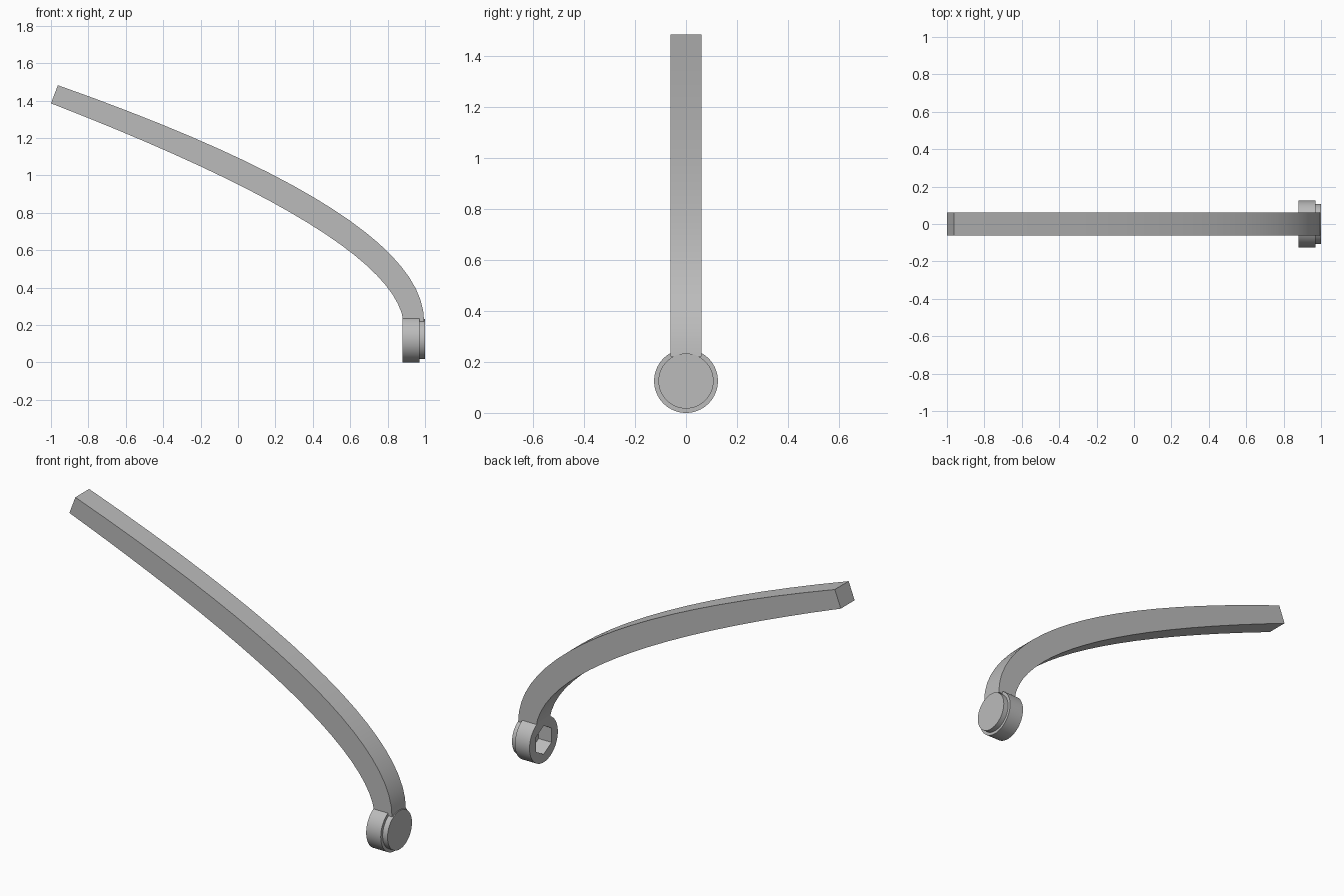
import bpy, bmesh, math
from mathutils import Vector, Matrix

cube = bpy.data.objects.get("Cube")
if cube:
    bpy.data.objects.remove(cube, do_unlink=True)

grey = bpy.data.materials.new("plain grey")
grey.use_nodes = True
colour = (0.5, 0.5, 0.5, 1)
grey.diffuse_color = colour
grey.node_tree.nodes["Principled BSDF"].inputs["Base Color"].default_value = colour

HUB_Z = 0.125


def add_object(name, bm):
    bmesh.ops.recalc_face_normals(bm, faces=bm.faces)
    mesh = bpy.data.meshes.new(name)
    bm.to_mesh(mesh)
    bm.free()
    mesh.materials.append(grey)
    obj = bpy.data.objects.new(name, mesh)
    bpy.context.collection.objects.link(obj)
    return obj


def smooth(obj):
    bpy.ops.object.select_all(action='DESELECT')
    obj.select_set(True)
    bpy.context.view_layer.objects.active = obj
    bpy.ops.object.shade_smooth_by_angle(angle=math.radians(30))


def disc(name, radius, x0, x1, sides):
    """Prism or cylinder lying along x; its first corner points along y."""
    bm = bmesh.new()
    bmesh.ops.create_cone(bm, cap_ends=True, segments=sides, radius1=radius,
                          radius2=radius, depth=x1 - x0)
    turn = Matrix.Rotation(math.pi / 2, 4, 'Y')
    place = Matrix.Translation(((x0 + x1) / 2, 0, HUB_Z))
    bmesh.ops.transform(bm, matrix=place @ turn, verts=bm.verts)
    return add_object(name, bm)


def bend(points, t):
    a, b, c = (Vector(p) for p in points)
    return a * (1 - t) ** 2 + b * 2 * t * (1 - t) + c * t * t


# Curved arm: two bent edges swept to a square section
outer = ((0.995, 0.22), (0.995, 0.79), (-0.963, 1.482))
inner = ((0.885, 0.22), (0.82, 0.68), (-1.0, 1.385))
steps = 20
bm = bmesh.new()
rings = []
for i in range(steps + 1):
    t = i / steps
    o, n = bend(outer, t), bend(inner, t)
    corners = [(o, -1), (o, 1), (n, 1), (n, -1)]
    rings.append([bm.verts.new((p.x, side * 0.061, p.y)) for p, side in corners])
for a, b in zip(rings, rings[1:]):
    for k in range(4):
        m = (k + 1) % 4
        bm.faces.new((a[k], a[m], b[m], b[k]))
bm.faces.new(rings[0])
bm.faces.new(rings[-1])
smooth(add_object("curved_arm", bm))

# Round hub with a hexagonal socket on its inner side
hub = disc("hub", 0.125, 0.88, 0.97, 64)
cutter = disc("socket_cutter", 0.08, 0.85, 0.96, 6)
turn = Matrix.Rotation(math.pi / 2, 4, 'X')
centre = Matrix.Translation((0, 0, HUB_Z))
cutter.data.transform(centre @ turn @ centre.inverted())
cutter.hide_render = True
cutter.hide_set(True)
cut = hub.modifiers.new("socket", 'BOOLEAN')
cut.operation = 'DIFFERENCE'
cut.solver = 'EXACT'
cut.object = cutter
smooth(hub)

# Smaller raised cap on the outer side
smooth(disc("hub_cap", 0.108, 0.96, 1.0, 64))
